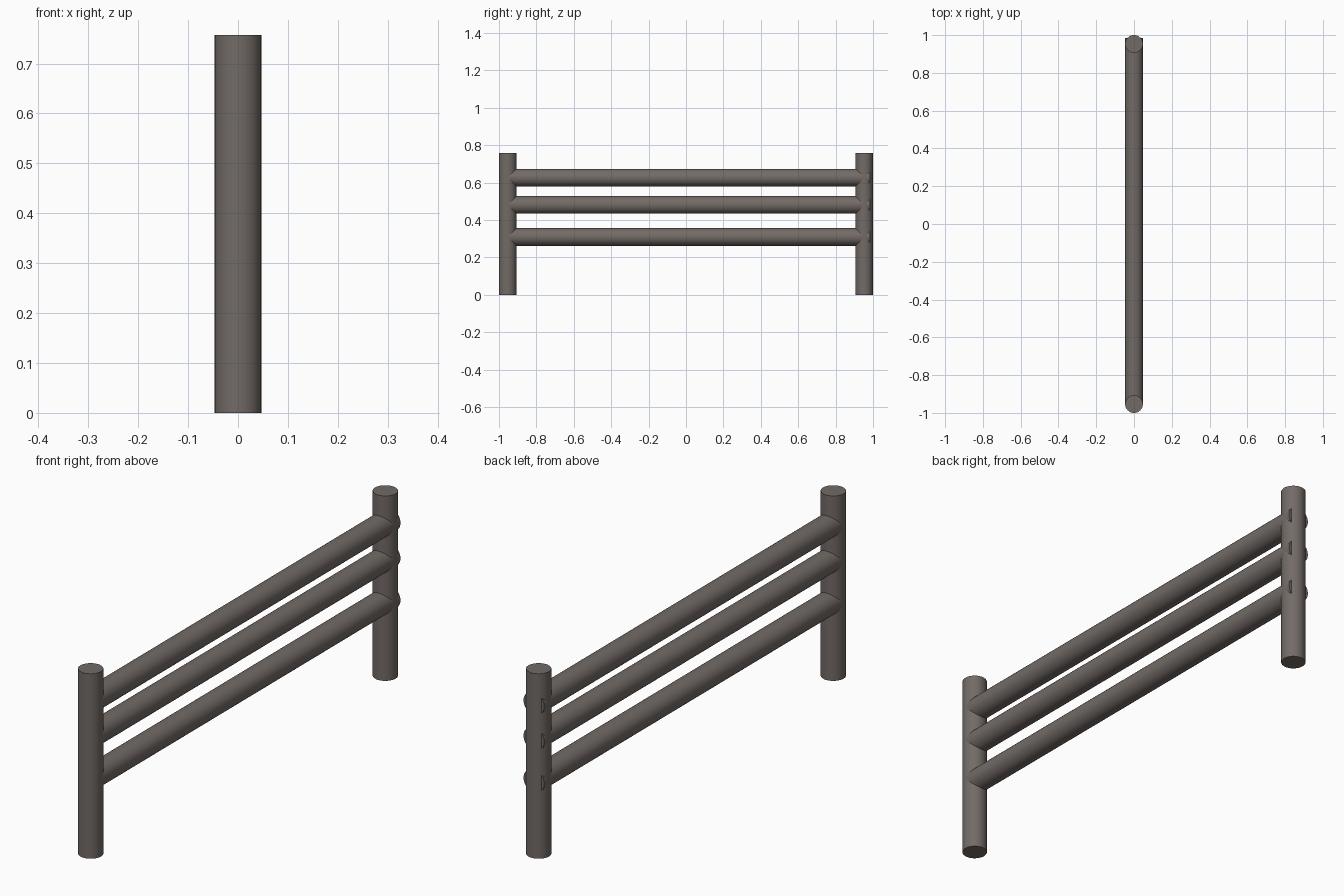
import bpy, math

if "Cube" in bpy.data.objects:
    bpy.data.objects.remove(bpy.data.objects["Cube"])

wood = bpy.data.materials.new("grey brown wood")
wood.diffuse_color = (0.17, 0.147, 0.134, 1)
wood.use_nodes = True
wood.node_tree.nodes["Principled BSDF"].inputs["Base Color"].default_value = wood.diffuse_color
R = 0.047


def pole(name, location, length, rotation=(0, 0, 0)):
    bpy.ops.mesh.primitive_cylinder_add(vertices=32, radius=R, depth=length,
                                        location=location, rotation=rotation)
    ob = bpy.context.object
    ob.name = name
    ob.data.materials.append(wood)
    bpy.ops.object.shade_smooth_by_angle(angle=math.radians(35))
    return ob


# upright posts at both ends
H = 0.757
for name, y in (("front_post", -1 + R), ("back_post", 1 - R)):
    pole(name, (0, y, H / 2), H)

# three rails, reaching almost through the back post
Y0, Y1 = -0.953, 0.984
for name, z in (("lower_rail", 0.309), ("middle_rail", 0.481), ("upper_rail", 0.626)):
    pole(name, (0, (Y0 + Y1) / 2, z), Y1 - Y0, (math.pi / 2, 0, 0))
